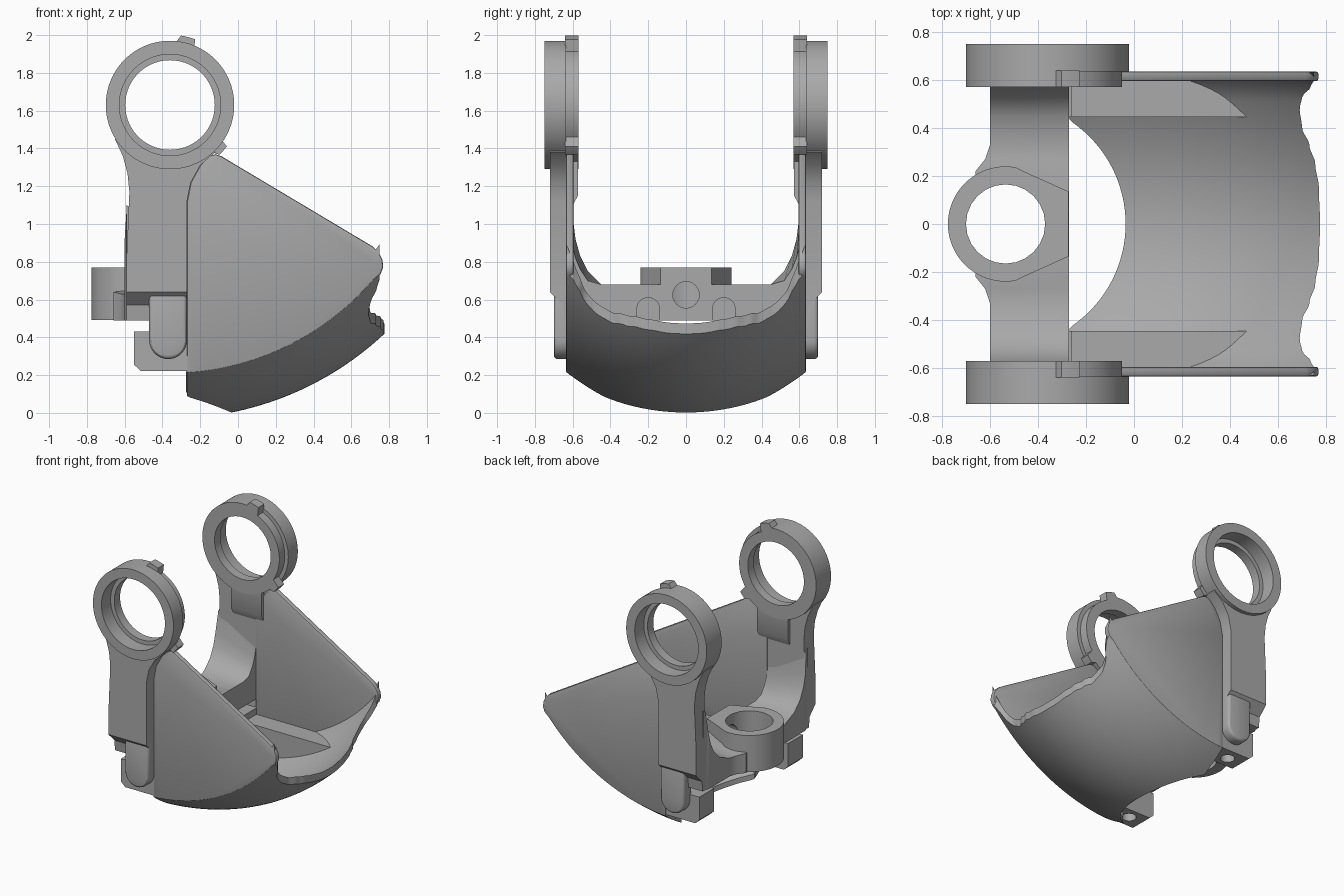
import bpy, bmesh
from math import sin, cos, pi, radians, sqrt, hypot

if "Cube" in bpy.data.objects:
    bpy.data.objects.remove(bpy.data.objects["Cube"])

grey = bpy.data.materials.new("plain_grey")
grey.use_nodes = True
grey.diffuse_color = (0.4, 0.4, 0.4, 1)
grey.node_tree.nodes["Principled BSDF"].inputs["Base Color"].default_value = (0.4, 0.4, 0.4, 1)

PX, PZ = -0.36, 1.63     # pivot axis of the rings, along y
BX = -0.535              # centre of the rear socket
parts = []


def loft(name, sections, caps=True, wrap=False, keep=True):
    """Skin a row of equal closed loops."""
    bm = bmesh.new()
    rows = [[bm.verts.new(p) for p in s] for s in sections]
    n = len(rows[0])
    pairs = list(zip(rows, rows[1:]))
    if wrap:
        pairs.append((rows[-1], rows[0]))
    for a, b in pairs:
        for i in range(n):
            j = (i + 1) % n
            bm.faces.new((a[i], a[j], b[j], b[i]))
    if caps and not wrap:
        bm.faces.new(rows[0])
        bm.faces.new(rows[-1])
    bmesh.ops.recalc_face_normals(bm, faces=bm.faces)
    mesh = bpy.data.meshes.new(name)
    bm.to_mesh(mesh)
    bm.free()
    mesh.materials.append(grey)
    ob = bpy.data.objects.new(name, mesh)
    bpy.context.collection.objects.link(ob)
    if keep:
        parts.append(ob)
    return ob


def prism_y(name, pts, y0, y1, **kw):
    return loft(name, [[(x, y, z) for x, z in pts] for y in (y0, y1)], **kw)


def prism_z(name, pts, z0, z1, **kw):
    return loft(name, [[(x, y, z) for x, y in pts] for z in (z0, z1)], **kw)


def prism_x(name, pts, x0, x1, **kw):
    return loft(name, [[(x, y, z) for y, z in pts] for x in (x0, x1)], **kw)


def arc(cx, cy, r, a0, a1, n):
    return [(cx + r * cos(radians(a0 + (a1 - a0) * i / n)),
             cy + r * sin(radians(a0 + (a1 - a0) * i / n))) for i in range(n + 1)]


def circle(cx, cy, r, n=32):
    return arc(cx, cy, r, 0, 360, n)[:-1]


def mirror(ob):
    m = ob.modifiers.new("mirror", 'MIRROR')
    m.use_axis = (False, True, False)
    m.use_clip = False
    m.use_mirror_merge = False
    return ob


def bevel(ob, width, segments=2):
    m = ob.modifiers.new("bevel", 'BEVEL')
    m.width, m.segments = width, segments
    m.limit_method, m.angle_limit = 'ANGLE', radians(40)
    return ob


def cut(ob, *cutters):
    for c in cutters:
        m = ob.modifiers.new("cut", 'BOOLEAN')
        m.operation, m.object, m.solver = 'DIFFERENCE', c, 'EXACT'
    return ob


def ring(name, radius, bore, y0, y1):
    secs = []
    for d in range(0, 360, 3):
        a = radians(d)
        secs.append([(PX + r * cos(a), y, PZ + r * sin(a)) for r, y in
                     ((radius(d), y0), (radius(d), y1), (bore, y1), (bore, y0))])
    return mirror(loft(name, secs, wrap=True))


def flange_radius(d):
    # two stop tabs with a lowered rim between them
    if 69 <= d <= 83 or 315 <= d <= 324:
        return 0.372
    return 0.31 if d < 69 or d > 324 else 0.34


# Pivot rings
ring("pivot_rings", lambda d: 0.34, 0.268, 0.635, 0.75)
ring("pivot_ring_flanges", flange_radius, 0.237, 0.57, 0.64)

# Arms below the rings
arm = [(-0.27, 0.64), (-0.27, 1.12), (-0.25, 1.22), (-0.2, 1.31), (-0.12, 1.38)]
arm += arc(PX, PZ, 0.3, -45, -146, 20)
arm += [(-0.652, 1.45), (-0.61, 1.36), (-0.585, 1.27), (-0.575, 1.17), (-0.59, 0.82), (-0.59, 0.64)]
mirror(prism_y("arms", arm, 0.6, 0.72))
mirror(loft("arm_feet", [[(-0.59, 0.57, z), (-0.27, 0.57, z), (-0.27, y, z), (-0.59, y, z)]
                         for z, y in ((0.49, 0.64), (0.57, 0.65), (0.64, 0.72))]))
mirror(prism_x("arm_gussets", [(0.572, 1.36), (0.572, 1.15), (0.61, 1.08), (0.61, 1.36)], -0.46, -0.2))

# Rounded clips hanging from the arms
clip = [(-0.27, 0.66), (-0.47, 0.66)] + arc(-0.37, 0.385, 0.1, 180, 360, 16)
mirror(bevel(prism_y("arm_clips", clip, 0.6, 0.7), 0.02, 3))

# Cutters for socket bore, pin hole and arched notches
bore = prism_z("bore_cutter", circle(BX, 0, 0.165, 24), 0.3, 1, keep=False)
pin = prism_x("pin_cutter", circle(0, 0.625, 0.07, 24), -0.5, -0.2, keep=False)
notches = []
for s in (-1, 1):
    arch = [(s * 0.2 - 0.06, 0.4), (s * 0.2 + 0.06, 0.4)] + arc(s * 0.2, 0.55, 0.06, 0, 180, 12)
    notches.append(prism_x("notch_cutter", arch, -0.42, -0.2, keep=False))

# Cross bar: y, rear x, top at rear, top at front
half = [(0.22, -0.66, 0.64, 0.68), (0.27, -0.62, 0.63, 0.68), (0.33, -0.6, 0.63, 0.68),
        (0.45, -0.6, 0.68, 0.68), (0.52, -0.6, 0.75, 0.7), (0.56, -0.6, 0.83, 0.76),
        (0.585, -0.6, 0.92, 0.82), (0.605, -0.59, 1.08, 0.9), (0.63, -0.59, 1.1, 0.92)]
stations = [(-y, *rest) for y, *rest in reversed(half)] + half
bar = loft("cross_bar", [[(xb, y, 0.49), (-0.27, y, 0.49), (-0.27, y, zf), (xb, y, zb)]
                         for y, xb, zb, zf in stations])
cut(bar, bore, pin, *notches)

# Rear socket
boss = arc(BX, 0, 0.24, 80, 280, 40)
boss = [(-0.272, 0.135), (-0.45, 0.215)] + boss + [(-0.45, -0.215), (-0.272, -0.135)]
cut(prism_z("rear_socket", boss, 0.492, 0.77), bore, pin, *notches)


# Scoop shell, swept round the pivot axis
def shell_r(y):
    return 1.66 - 0.24 * (y / 0.63) ** 2


def shell_z(x, r):
    return PZ - sqrt(r * r - (x - PX) ** 2)


RIM = [(0, 0.775), (0.15, 0.77), (0.25, 0.755), (0.33, 0.73), (0.4, 0.70), (0.48, 0.69),
       (0.53, 0.7), (0.57, 0.735), (0.6, 0.75), (0.64, 0.75)]


def rim_x(y):
    for (y0, x0), (y1, x1) in zip(RIM, RIM[1:]):
        if y <= y1:
            t = (y - y0) / (y1 - y0)
            return x0 + (x1 - x0) * t * t * (3 - 2 * t)


secs = []
N, M = 36, 24
for i in range(-N, N + 1):
    y = 0.632 * i / N
    a = abs(y)
    x0 = max(-0.27, -0.55 + sqrt(max(0, 0.515 ** 2 - y * y)))
    xs = [x0 + (rim_x(a) - x0) * k / M for k in range(M + 1)]
    ro = shell_r(y)
    ri = ro - 0.04 - 0.03 * (max(0, a - 0.52) / 0.09) ** 2
    secs.append([(x, y, shell_z(x, ro)) for x in xs] +
                [(x, y, shell_z(x, ri)) for x in reversed(xs)])
loft("scoop_shell", secs)

# Scoop side plates
side = [(-0.27 + 1.04 * k / 24 - 0.05 * k / 24, 0) for k in range(25)]
side = [(x, shell_z(x, 1.422)) for x, _ in side]
side += [(0.755, 0.735), (0.768, 0.77), (0.765, 0.81), (0.745, 0.85), (0.715, 0.88),
         (-0.09, 1.36), (-0.12, 1.37), (-0.15, 1.36), (-0.2, 1.31), (-0.25, 1.22), (-0.27, 1.12)]
mirror(bevel(prism_y("scoop_side_plates", side, 0.595, 0.635), 0.01))

# Ledges inside the scoop
secs = []
for k in range(25):
    x = -0.275 + 0.765 * k / 24
    ye = min(0.61, 0.63 * sqrt((1.66 - hypot(x - PX, PZ - 0.36)) / 0.24))
    secs.append([(x, 0.445, 0.38), (x, 0.445, shell_z(x, shell_r(0.445)) + 0.015),
                 (x, ye, min(0.375, shell_z(x, shell_r(ye)) + 0.015)), (x, ye, 0.38)])
mirror(loft("scoop_ledges", secs))

# Mounting blocks behind the scoop
hole = prism_z("block_hole_cutter", circle(-0.4, 0.53, 0.05, 20), 0.1, 0.36, keep=False)
block = [(-0.55, 0.255), (-0.515, 0.222), (-0.26, 0.222), (-0.26, 0.43), (-0.55, 0.43)]
mirror(cut(prism_y("mounting_blocks", block, 0.445, 0.625), hole))

# Apply modifiers, drop cutters, shade
bpy.context.view_layer.update()
deps = bpy.context.evaluated_depsgraph_get()
done = [(ob, bpy.data.meshes.new_from_object(ob.evaluated_get(deps))) for ob in parts]
for ob, mesh in done:
    ob.modifiers.clear()
    ob.data = mesh
for c in (bore, pin, hole, *notches):
    bpy.data.objects.remove(c)
bpy.ops.object.select_all(action='DESELECT')
for ob in parts:
    ob.select_set(True)
bpy.context.view_layer.objects.active = parts[0]
bpy.ops.object.shade_smooth_by_angle(angle=radians(30))
